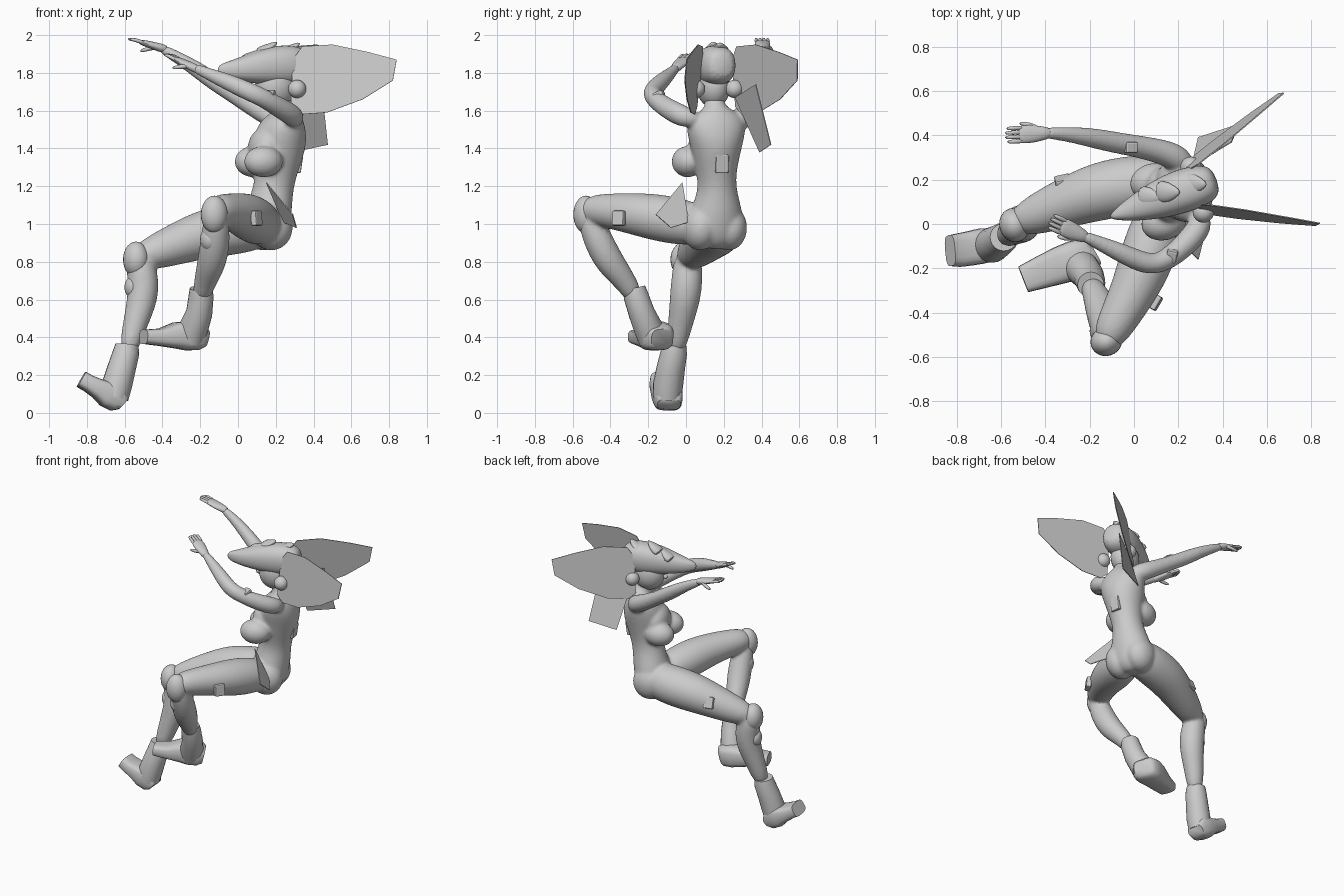
import bpy, bmesh, math
from mathutils import Vector, Matrix

cube = bpy.data.objects.get("Cube")
if cube:
    bpy.data.objects.remove(cube, do_unlink=True)

clay = bpy.data.materials.new("clay_grey")
clay.use_nodes = True
GREY = (0.6, 0.6, 0.6, 1)
clay.diffuse_color = GREY
clay.node_tree.nodes["Principled BSDF"].inputs["Base Color"].default_value = GREY

LATERAL = Vector((-.267, .964, 0))   # across the body and head
UP = Vector((0, 0, 1))


def finish(name, bm, smooth=True, levels=0, thickness=0, bevel=0):
    bmesh.ops.recalc_face_normals(bm, faces=bm.faces)
    mesh = bpy.data.meshes.new(name)
    bm.to_mesh(mesh)
    bm.free()
    mesh.materials.append(clay)
    obj = bpy.data.objects.new(name, mesh)
    bpy.context.collection.objects.link(obj)
    for face in mesh.polygons:
        face.use_smooth = smooth
    if smooth:
        mesh.set_sharp_from_angle(angle=math.radians(55))
    if thickness:
        mod = obj.modifiers.new("thickness", 'SOLIDIFY')
        mod.thickness, mod.offset = thickness, 0
    if bevel:
        mod = obj.modifiers.new("bevel", 'BEVEL')
        mod.width, mod.segments = bevel, 2
    if levels:
        mod = obj.modifiers.new("subdivision", 'SUBSURF')
        mod.levels = mod.render_levels = levels
    return obj


def loft(name, rings, side=LATERAL, sides=14, levels=2, power=1):
    """Skin elliptical rings (x, y, z, radius across, optional radius deep)."""
    bm = bmesh.new()
    centres = [Vector(r[:3]) for r in rings]
    soft = lambda c: math.copysign(abs(c) ** power, c)
    loops = []
    for i, ring in enumerate(rings):
        along = (centres[min(i + 1, len(rings) - 1)] - centres[max(i - 1, 0)]).normalized()
        across = (side - along * side.dot(along)).normalized()
        deep = along.cross(across)
        loop = []
        for k in range(sides):
            a = math.tau * k / sides
            loop.append(bm.verts.new(centres[i] + across * ring[3] * soft(math.cos(a))
                                     + deep * ring[-1] * soft(math.sin(a))))
        loops.append(loop)
    for low, high in zip(loops, loops[1:]):
        for k in range(sides):
            n = (k + 1) % sides
            bm.faces.new((low[k], low[n], high[n], high[k]))
    bm.faces.new(loops[0][::-1])
    bm.faces.new(loops[-1])
    return finish(name, bm, levels=levels)


def ball(name, centre, size, axis=LATERAL):
    """Ellipsoid with size (across, forward, up)."""
    bm = bmesh.new()
    bmesh.ops.create_uvsphere(bm, u_segments=24, v_segments=14, radius=1)
    turn = Matrix((axis, UP.cross(axis), UP)).transposed()
    for v in bm.verts:
        v.co = Vector(centre) + turn @ Vector([c * s for c, s in zip(v.co, size)])
    return finish(name, bm)


def merge(name, parts):
    """Fuse overlapping parts into one smooth skin."""
    graph = bpy.context.evaluated_depsgraph_get()
    bm = bmesh.new()
    for part in parts:
        bm.from_mesh(part.evaluated_get(graph).to_mesh())
    for part in parts:
        bpy.data.objects.remove(part, do_unlink=True)
    obj = finish(name, bm)
    mod = obj.modifiers.new("fuse", 'REMESH')
    mod.mode, mod.voxel_size, mod.use_smooth_shade = 'VOXEL', .009, True
    mod = obj.modifiers.new("soften", 'SMOOTH')
    mod.factor, mod.iterations = .5, 14


def patch(name, centre, normal, width=.07, height=.08, depth=.035):
    """Small raised block lying on the body."""
    bm = bmesh.new()
    bmesh.ops.create_cube(bm, size=1)
    turn = Vector(normal).to_track_quat('Z', 'Y')
    for v in bm.verts:
        v.co = Vector(centre) + turn @ Vector((v.co.x * width, v.co.y * height, v.co.z * depth))
    finish(name, bm, smooth=False, bevel=.008)


def sheet(name, points):
    bm = bmesh.new()
    bm.faces.new([bm.verts.new(p) for p in points])
    finish(name, bm, smooth=False, thickness=.005)


def hand(name, wrist, tip):
    """Flat palm, four fingers and a thumb."""
    wrist, tip = Vector(wrist), Vector(tip)
    reach = tip - wrist
    side = reach.cross(UP).normalized()
    at = lambda t, s=0, drop=0: tuple(wrist + reach * t + side * s - UP * drop)
    loft(name + "_palm", [at(-.15) + (.025, .024), at(.1) + (.033, .023), at(.3) + (.042, .02),
                          at(.55) + (.042, .016), at(.66) + (.036, .01)], side, levels=1)
    for k in range(4):
        s = (k - 1.5) * .02
        length = 1 - .05 * abs(k - 1.5)
        loft(f"{name}_finger_{k}", [at(.5, s) + (.012,), at(.78, s, -.004) + (.011,),
                                    at(length, s, .004) + (.007,)], side, 8, 1)
    inner = 1 if "back" in name else -1
    loft(name + "_thumb", [at(.15, inner * .02) + (.015,), at(.4, inner * .045, .025) + (.013,),
                           at(.62, inner * .05, .05) + (.008,)], side, 8, 1)


# Trunk with chest and hips
body = [loft("torso", [(.13, .14, .87, .06, .06), (.14, .15, .92, .13, .11),
                       (.15, .155, 1, .16, .125), (.17, .165, 1.1, .13, .12),
                       (.19, .165, 1.2, .098, .105), (.205, .16, 1.3, .112, .118),
                       (.22, .16, 1.42, .142, .145), (.235, .16, 1.51, .165, .13),
                       (.25, .16, 1.57, .15, .09), (.24, .155, 1.61, .06, .06),
                       (.225, .15, 1.65, .052, .05), (.22, .15, 1.72, .05, .05)], sides=18)]
body.append(ball("chest", (.14, .13, 1.4), (.125, .085, .11)))
for s in (-1, 1):
    body.append(ball("breast", Vector((.11, .1, 1.33)) + LATERAL * s * .095, (.083, .105, .083)))
    body.append(ball("buttock", Vector((.155, .15, .98)) + LATERAL * s * .08, (.095, .115, .12)))
patch("back_patch", (.318, .19, 1.32), (1, .15, -.15), .07, .1)

# Arms
body.append(loft("front_arm", [(.29, .07, 1.54, .05), (.315, .005, 1.56, .064),
                               (.23, -.1, 1.61, .056), (.13, -.175, 1.67, .05),
                               (.06, -.185, 1.7, .052), (-.06, -.13, 1.755, .046),
                               (-.17, -.08, 1.8, .032), (-.25, -.045, 1.835, .025)]))
body.append(loft("back_arm", [(.24, .25, 1.53, .05), (.2, .3, 1.56, .066), (.1, .335, 1.61, .056),
                              (-.04, .36, 1.7, .05), (-.12, .375, 1.75, .05), (-.22, .395, 1.82, .044),
                              (-.34, .41, 1.895, .032), (-.42, .41, 1.935, .026)]))
hand("front_hand", (-.23, -.055, 1.825), (-.39, .02, 1.905))
hand("back_hand", (-.4, .41, 1.93), (-.59, .4, 1.985))
patch("front_arm_patch", (.17, -.145, 1.685), (-.1, -.4, 1), .05, .06)
patch("back_arm_patch", (-.015, .345, 1.728), (.5, 0, 1), .05, .06)

# Front leg, bent under the body
body.append(loft("front_thigh", [(.15, .1, .99, .08), (.12, .03, 1, .125), (.06, -.15, 1.035, .13),
                                 (.01, -.28, 1.055, .113), (-.06, -.41, 1.07, .095),
                                 (-.11, -.5, 1.075, .082), (-.13, -.555, 1.07, .04)]))
body.append(loft("front_shin", [(-.115, -.525, 1.1, .04), (-.115, -.51, 1.03, .07),
                                (-.12, -.46, .9, .082), (-.14, -.4, .79, .08),
                                (-.175, -.315, .69, .06), (-.2, -.265, .6, .048)]))
loft("front_boot", [(-.195, -.275, .66, .06), (-.195, -.265, .62, .066), (-.205, -.235, .53, .07),
                    (-.235, -.2, .45, .078), (-.25, -.18, .38, .07)], levels=0, sides=20)
SOLE = Vector((.3, -.95, 0))
loft("front_foot", [(-.185, -.13, .395, .062, .05), (-.21, -.145, .402, .085, .07),
                    (-.27, -.165, .408, .09, .078), (-.33, -.185, .41, .085, .07),
                    (-.41, -.215, .4, .075, .047), (-.5, -.25, .403, .062, .038)],
     SOLE, 20, 0, .6)
ball("front_knee_pad", (-.125, -.53, 1.05), (.066, .072, .1))
ball("front_knee_guard", (-.15, -.485, .92), (.055, .05, .065))
patch("front_thigh_patch", (.098, -.355, 1.03), (.85, -.5, .1))

# Back leg, stretched forward and down
body.append(loft("back_thigh", [(.16, .17, .99, .09), (.1, .19, .99, .135), (-.08, .165, .965, .14),
                                (-.2, .135, .94, .132), (-.35, .08, .885, .11),
                                (-.47, .03, .84, .09), (-.55, .005, .82, .05)]))
body.append(loft("back_shin", [(-.52, .01, .875, .045), (-.52, .01, .81, .078),
                               (-.5, .005, .7, .086), (-.505, -.005, .6, .084),
                               (-.545, -.03, .47, .067), (-.585, -.06, .31, .052)]))
loft("back_boot", [(-.588, -.06, .36, .062), (-.592, -.064, .32, .07), (-.615, -.08, .24, .075),
                   (-.64, -.095, .15, .08), (-.655, -.1, .08, .075)], levels=0, sides=20)
SOLE = Vector((.2, -.97, 0))
loft("back_foot", [(-.61, -.09, .045, .062, .035), (-.635, -.092, .068, .074, .068),
                   (-.69, -.1, .1, .08, .072), (-.74, -.11, .128, .078, .053),
                   (-.79, -.118, .155, .076, .045), (-.83, -.12, .178, .07, .045)],
     SOLE, 20, 0, .6)
ball("back_knee_pad", (-.54, -.005, .812), (.078, .068, .095))
ball("back_knee_guard", (-.56, -.01, .665), (.052, .04, .058))
patch("back_thigh_patch", (-.322, .195, .936), (-.2, .9, .35))
merge("body", body)

# Head, cap of hair and round earrings
ball("head", (.2, .145, 1.73), (.088, .11, .115))
ball("nose", (.09, .115, 1.72), (.012, .02, .016))
loft("hair", [(-.11, .03, 1.815, .01, .025), (-.04, .055, 1.815, .045, .05),
              (.03, .08, 1.82, .068, .07), (.11, .11, 1.83, .09, .092),
              (.22, .15, 1.84, .104, .112), (.32, .18, 1.84, .094, .105),
              (.375, .2, 1.845, .06, .065)], power=.85)
for k, (x, z) in enumerate(((.1, 1.905), (.18, 1.945), (.3, 1.94))):
    y = .15 + (x - .2) * .3
    loft(f"hair_tuft_{k}", [(x - .08, y, z - .05, .06, .04), (x - .02, y, z - .015, .05, .025),
                            (x + .03, y, z + .02, .006)], levels=1)
for label, s in (("front", -1), ("back", 1)):
    ball(label + "_earring", Vector((.285, .155, 1.715)) + LATERAL * s * .105, (.048, .048, .048))

# Broad side fans leaning outward below, the second mirrored across the head
outline = [(.28, 1.62), (.29, 1.87), (.34, 1.94), (.5, 1.95), (.69, 1.91),
           (.84, 1.87), (.82, 1.76), (.66, 1.66), (.47, 1.59), (.33, 1.58)]
fan = [Vector((x, .07 - (x - .3) * .15 - (1.75 - z) * .12, z)) for x, z in outline]
hub = Vector((.21, .15, 0))
sheet("front_fan", fan)
sheet("back_fan", [p - LATERAL * 1.97 * (p - hub).dot(LATERAL) for p in fan])

# Loose cloth flaps at the neck and hip
sheet("neck_flap", [(.26, .26, 1.67), (.44, .37, 1.74), (.475, .45, 1.42), (.29, .39, 1.38)])
sheet("hip_flap", [(.15, -.02, 1.22), (.29, -.16, 1.05), (.31, -.08, .98), (.24, .015, 1.01)])
